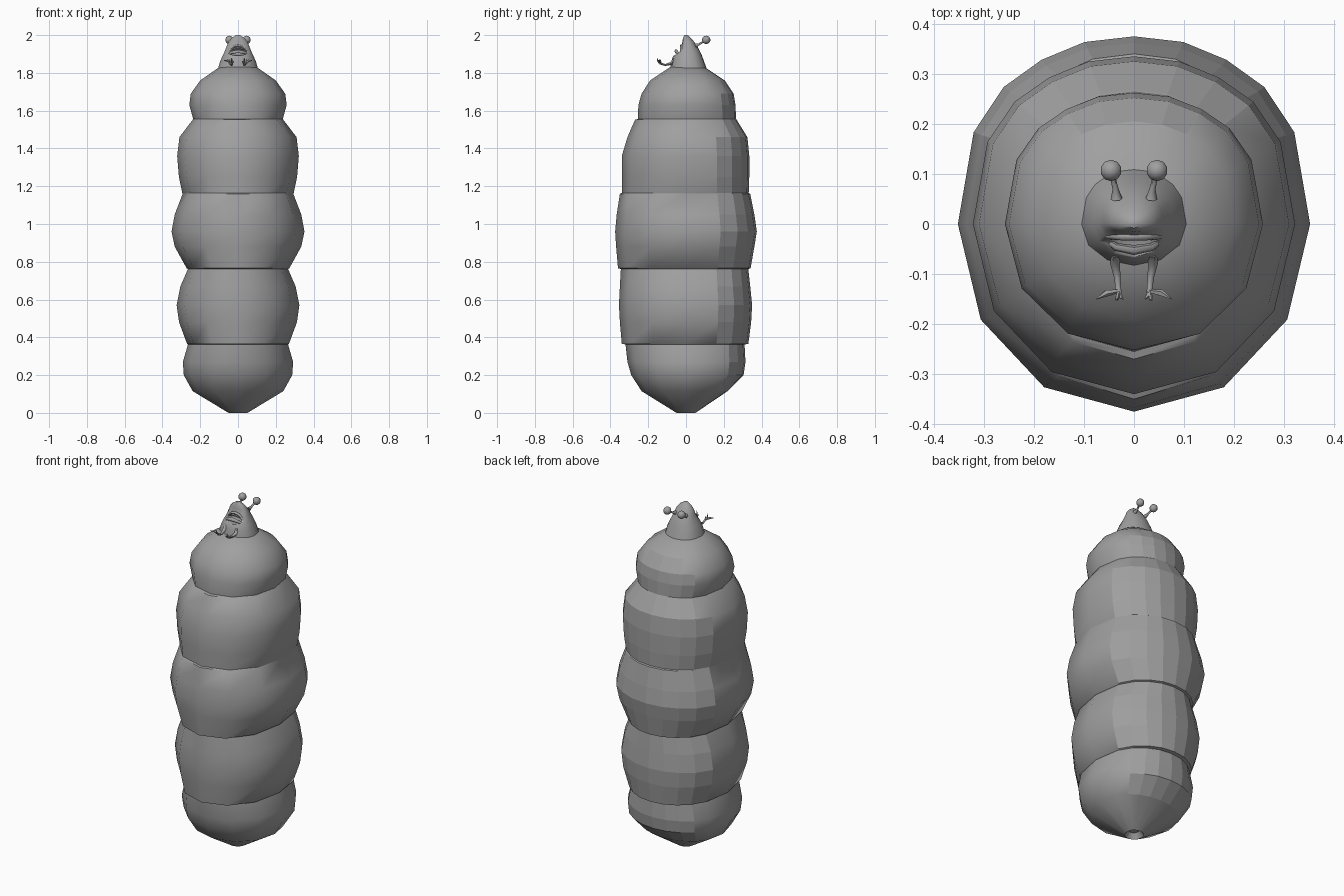
import bpy, bmesh, math
from mathutils import Vector

if "Cube" in bpy.data.objects:
    bpy.data.objects.remove(bpy.data.objects["Cube"])

grey = bpy.data.materials.new("skin_grey")
grey.diffuse_color = (0.35, 0.35, 0.35, 1)
grey.use_nodes = True
grey.node_tree.nodes["Principled BSDF"].inputs["Base Color"].default_value = grey.diffuse_color

# Half cross-section, coarse at the front and finer at the back
HALF = [(0, -1), (.51, -.87), (.87, -.51), (1, 0), (.91, .49),
        (.74, .73), (.525, .875), (.28, .97), (0, 1)]
SECTION = HALF + [(-x, y) for x, y in HALF[-2:0:-1]]


def finish(name, bm, angle=40):
    bmesh.ops.recalc_face_normals(bm, faces=bm.faces[:])
    me = bpy.data.meshes.new(name)
    bm.to_mesh(me)
    bm.free()
    me.materials.append(grey)
    me.shade_smooth()
    me.set_sharp_from_angle(angle=math.radians(angle))
    ob = bpy.data.objects.new(name, me)
    bpy.context.collection.objects.link(ob)
    return ob


def loft(name, rings, angle):
    """Rings are (z, half width, front depth, back depth)."""
    bm = bmesh.new()
    loops = []
    for z, hx, yf, yb in rings:
        loops.append([bm.verts.new((x * hx, y * (yf if y < 0 else yb), z))
                      for x, y in SECTION])
    n = len(SECTION)
    for a, b in zip(loops, loops[1:]):
        for i in range(n):
            j = (i + 1) % n
            bm.faces.new((a[i], a[j], b[j], b[i]))
    bm.faces.new(loops[0])
    bm.faces.new(loops[-1])
    return finish(name, bm, angle)


def tube(name, pts, radii, sides=6):
    bm = bmesh.new()
    pts = [Vector(p) for p in pts]
    loops = []
    for i, p in enumerate(pts):
        d = pts[min(i + 1, len(pts) - 1)] - pts[max(i - 1, 0)]
        q = d.to_track_quat('Z', 'Y')
        loops.append([bm.verts.new(p + q @ Vector((
            radii[i] * math.cos(k * math.tau / sides),
            radii[i] * math.sin(k * math.tau / sides), 0))) for k in range(sides)])
    for a, b in zip(loops, loops[1:]):
        for k in range(sides):
            j = (k + 1) % sides
            bm.faces.new((a[k], a[j], b[j], b[k]))
    bm.faces.new(loops[0])
    bm.faces.new(loops[-1])
    return finish(name, bm, 60)


def ball(name, loc, size, u=10, v=7):
    bm = bmesh.new()
    bmesh.ops.create_uvsphere(bm, u_segments=u, v_segments=v, radius=1)
    for vert in bm.verts:
        vert.co = Vector([c * s + l for c, s, l in zip(vert.co, size, loc)])
    return finish(name, bm, 50)


# Five swollen body segments with a small recess underneath
body = loft("body", [
    (.03, .03, .03, .03), (0, .05, .05, .05), (.115, .24, .235, .22),
    (.2, .287, .29, .305), (.27, .292, .31, .315), (.362, .265, .32, .31),
    (.366, .27, .34, .33), (.48, .312, .35, .345), (.57, .325, .355, .35),
    (.67, .305, .35, .34), (.762, .265, .345, .33),
    (.766, .272, .36, .342), (.88, .335, .37, .362), (.96, .352, .375, .375),
    (1.05, .335, .367, .362), (1.16, .293, .35, .34),
    (1.164, .295, .34, .332), (1.25, .313, .34, .335), (1.36, .322, .34, .335),
    (1.46, .31, .31, .325), (1.552, .24, .27, .268),
    (1.556, .237, .255, .265), (1.63, .258, .252, .262), (1.69, .25, .235, .252),
    (1.76, .2, .19, .205), (1.83, .1, .085, .1)], 45)
# Planar patches along the back
for face in body.data.polygons:
    if face.center.y > .2:
        face.use_smooth = False

# Pointed head with an overhanging brow
head = loft("head", [
    (1.815, .108, .085, .112), (1.86, .095, .078, .096), (1.89, .082, .068, .085),
    (1.915, .07, .045, .074), (1.94, .06, .024, .06), (1.965, .05, .019, .043),
    (1.985, .033, .016, .026), (2.0, .01, .008, .008)], 50)

# Mouth hollow
cutter = ball("mouth_cutter", (0, -.055, 1.912), (.058, .045, .02), 16, 8)
cutter.hide_render = True
cutter.hide_viewport = True
cut = head.modifiers.new("mouth", 'BOOLEAN')
cut.operation = 'DIFFERENCE'
cut.solver = 'EXACT'
cut.object = cutter

# Arched upper lip and curved lower lip
tube("upper_lip", [(-.074, -.016, 1.885), (-.05, -.024, 1.917), (-.022, -.025, 1.938),
                   (0, -.025, 1.943), (.022, -.025, 1.938), (.05, -.024, 1.917),
                   (.074, -.016, 1.885)],
     [.002, .006, .008, .008, .008, .006, .002])
tube("lower_lip", [(-.06, -.03, 1.892), (-.035, -.046, 1.908), (0, -.052, 1.914),
                   (.035, -.046, 1.908), (.06, -.03, 1.892)],
     [.003, .008, .01, .008, .003])

for side, s in (("left", -1), ("right", 1)):
    # Eye on a stalk
    tube(side + "_eye_stalk", [(s * .035, .05, 1.945), (s * .037, .07, 1.952),
                               (s * .044, .1, 1.97)], [.012, .006, .005])
    ball(side + "_eye", (s * .046, .107, 1.975), (.022, .022, .022))
    # Small bent arm with three claws
    tube(side + "_arm", [(s * .036, -.06, 1.872), (s * .038, -.078, 1.85),
                         (s * .033, -.11, 1.842), (s * .031, -.138, 1.85)],
         [.009, .01, .006, .006])
    for k, (tip, mid) in enumerate([
            ((.075, -.15, 1.866), (.055, -.138, 1.864)),
            ((.036, -.152, 1.88), (.034, -.15, 1.862)),
            ((.022, -.15, 1.862), (.026, -.146, 1.856))]):
        tube(f"{side}_claw_{k + 1}", [(s * .031, -.134, 1.85),
                                      (s * mid[0], mid[1], mid[2]),
                                      (s * tip[0], tip[1], tip[2])],
             [.004, .007 if k == 0 else .004, .001], 5)
